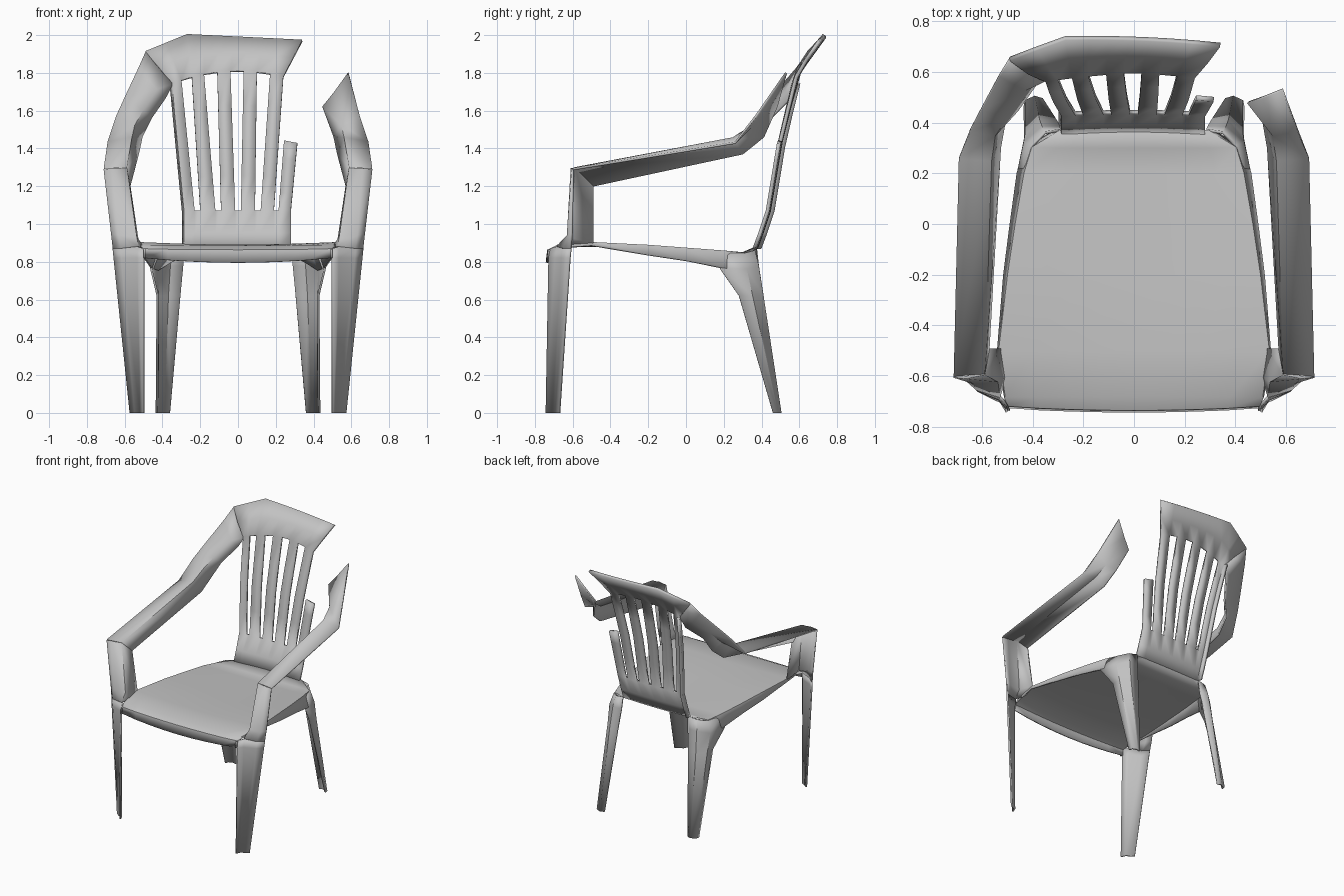
import bpy, bmesh, math

old = bpy.data.objects.get("Cube")
if old:
    bpy.data.objects.remove(old, do_unlink=True)

grey = bpy.data.materials.new("grey plastic")
grey.use_nodes = True
COLOUR = (0.55, 0.55, 0.55, 1)
grey.diffuse_color = COLOUR
grey.node_tree.nodes["Principled BSDF"].inputs["Base Color"].default_value = COLOUR


def finish(name, bm, thickness=0.012):
    """Turn a sheet into a thin moulded plastic shell."""
    bmesh.ops.remove_doubles(bm, verts=bm.verts, dist=0.0005)
    bmesh.ops.recalc_face_normals(bm, faces=bm.faces)
    mesh = bpy.data.meshes.new(name)
    bm.to_mesh(mesh)
    bm.free()
    mesh.materials.append(grey)
    obj = bpy.data.objects.new(name, mesh)
    bpy.context.collection.objects.link(obj)
    shell = obj.modifiers.new("shell", 'SOLIDIFY')
    shell.thickness = thickness
    shell.offset = 0
    bpy.ops.object.select_all(action='DESELECT')
    obj.select_set(True)
    bpy.context.view_layer.objects.active = obj
    bpy.ops.object.shade_smooth_by_angle(angle=math.radians(35))


def add_sheet(bm, rings, side=1):
    """Bridge neighbouring rows of points with quads."""
    rows = [[bm.verts.new((side * x, y, z)) for x, y, z in ring] for ring in rings]
    for a, b in zip(rows, rows[1:]):
        for i in range(len(a) - 1):
            bm.faces.new((a[i], a[i + 1], b[i + 1], b[i]))


def sheet(name, rings, side=1):
    bm = bmesh.new()
    add_sheet(bm, rings, side)
    finish(name, bm)


def interp(table, t):
    for (a, va), (b, vb) in zip(table, table[1:]):
        if t <= b:
            return va + (vb - va) * (t - a) / (b - a)
    return table[-1][1]


# Seat: rows from front lip to rear upturn (y, centre z, edge z, half width, skirt drop)
seat_rows = [
    (-0.737, 0.795, 0.82, 0.495, 0.0),
    (-0.73, 0.86, 0.865, 0.495, 0.0),
    (-0.68, 0.88, 0.885, 0.505, 0.01),
    (-0.5, 0.885, 0.90, 0.53, 0.015),
    (-0.2, 0.87, 0.885, 0.495, 0.05),
    (0.0, 0.86, 0.87, 0.465, 0.065),
    (0.2, 0.85, 0.855, 0.43, 0.09),
    (0.3, 0.845, 0.845, 0.40, 0.09),
    (0.37, 0.875, 0.87, 0.29, 0.04),
]
rings = []
for y, zc, ze, w, drop in seat_rows:
    ring = [(-w - drop * 0.3, y, ze - drop)]
    for i in range(-4, 5):
        u = i / 4
        bow = 0.015 * u * u if y < -0.7 else 0
        ring.append((u * w, y + bow, zc + (ze - zc) * u * u))
    ring.append((w + drop * 0.3, y, ze - drop))
    rings.append(ring)
sheet("seat", rings)

# Legs and arm posts, same on both sides: outer edge, corner, inner corner, flange
arm_post = [
    [(0.71, -0.6, 1.29), (0.66, -0.605, 1.295), (0.59, -0.59, 1.295), (0.575, -0.49, 1.2)],
    [(0.67, -0.605, 0.95), (0.63, -0.625, 0.94), (0.54, -0.62, 0.93), (0.53, -0.49, 0.9)],
    [(0.66, -0.61, 0.87), (0.62, -0.65, 0.87), (0.53, -0.68, 0.88), (0.505, -0.6, 0.88)],
]
front_leg = [
    [(0.66, -0.61, 0.87), (0.62, -0.65, 0.87), (0.53, -0.68, 0.88), (0.5, -0.715, 0.87)],
    [(0.655, -0.615, 0.82), (0.615, -0.655, 0.82), (0.53, -0.69, 0.82), (0.5, -0.725, 0.82)],
    [(0.57, -0.67, 0), (0.545, -0.69, 0), (0.515, -0.705, 0), (0.5, -0.74, 0)],
]
rear_leg = [
    [(0.43, 0.2, 0.845), (0.40, 0.31, 0.845), (0.35, 0.36, 0.86), (0.285, 0.37, 0.87)],
    [(0.46, 0.18, 0.765), (0.43, 0.32, 0.76), (0.36, 0.38, 0.78), (0.29, 0.38, 0.78)],
    [(0.425, 0.28, 0.62), (0.425, 0.35, 0.62), (0.37, 0.405, 0.62), (0.305, 0.405, 0.62)],
    [(0.43, 0.46, 0), (0.425, 0.485, 0), (0.39, 0.5, 0), (0.36, 0.49, 0)],
]
for side, label in ((1, "left"), (-1, "right")):
    sheet(label + "_arm_post", arm_post, side)
    sheet(label + "_front_leg", front_leg, side)
    sheet(label + "_rear_leg", rear_leg, side)

# Armrests: outer edge, inner crease, bottom of inner flange
arm = [
    [(0.71, -0.6, 1.29), (0.59, -0.59, 1.295), (0.575, -0.49, 1.2)],
    [(0.69, 0.26, 1.43), (0.565, 0.25, 1.455), (0.53, 0.3, 1.37)],
    [(0.645, 0.37, 1.57), (0.55, 0.35, 1.52), (0.51, 0.41, 1.46)],
]
whole_end = [
    [(0.60, 0.455, 1.67), (0.505, 0.42, 1.6), (0.46, 0.45, 1.56)],
    [(0.53, 0.585, 1.82), (0.43, 0.53, 1.71), (0.385, 0.555, 1.665)],
    [(0.49, 0.65, 1.91), (0.415, 0.61, 1.82), (0.345, 0.57, 1.74)],
]
broken_end = [
    [(0.585, 0.53, 1.8), (0.51, 0.5, 1.695), (0.45, 0.48, 1.62)],
]
sheet("right_armrest", arm + whole_end, -1)
sheet("left_broken_armrest", arm + broken_end)

# Backrest: one curved sheet, columns fan out from the seat to the top edge
lean = [(0.87, 0.37), (0.95, 0.40), (1.07, 0.44), (1.45, 0.505), (1.8, 0.595), (2.0, 0.74)]
low_x = [-0.28, -0.23, -0.2, -0.12, -0.09, -0.015, 0.015, 0.09, 0.12, 0.19, 0.215, 0.28]
slot_x = [-0.345, -0.3, -0.245, -0.18, -0.11, -0.04, 0.03, 0.1, 0.17, 0.24, 0.27, 0.345]
top_x = [-0.49, -0.38, -0.27, -0.18, -0.1, -0.02, 0.06, 0.14, 0.23, 0.34]
top_edge = [(-0.49, 1.91), (-0.27, 2.0), (0.34, 1.97)]


def on_back(x, z):
    return (x, interp(lean, z) - 0.1 * x * x, z)


def slot_top(x):
    return 1.81 - 0.55 * x * x


def slat_point(i, t):
    x = low_x[i] + (slot_x[i] - low_x[i]) * t
    return on_back(x, 1.07 + (slot_top(slot_x[i]) - 1.07) * t)


bm = bmesh.new()
# lower panel
add_sheet(bm, [[on_back(x, z) for x in low_x] for z in (0.87, 0.95, 1.07)])
# slats, the last one snapped off halfway
for i in range(0, 12, 2):
    reach = 0.53 if i == 10 else 1
    add_sheet(bm, [[slat_point(j, reach * s / 4) for j in (i, i + 1)] for s in range(5)])
# top band, ending at the slanted break
band = []
for t in (0, 0.5, 1):
    ring = []
    for a, b in zip(slot_x, top_x):
        z0, z1 = slot_top(a), interp(top_edge, b)
        ring.append(on_back(a + (b - a) * t, z0 + (z1 - z0) * t))
    band.append(ring)
add_sheet(bm, band)
# rearward rib along the unbroken side
edge = [on_back(low_x[0], z) for z in (0.87, 0.95)] + [slat_point(0, s / 4) for s in range(5)]
add_sheet(bm, [[(x, y, z), (x - 0.008, y + 0.035, z)] for x, y, z in edge])
finish("backrest", bm, 0.02)
